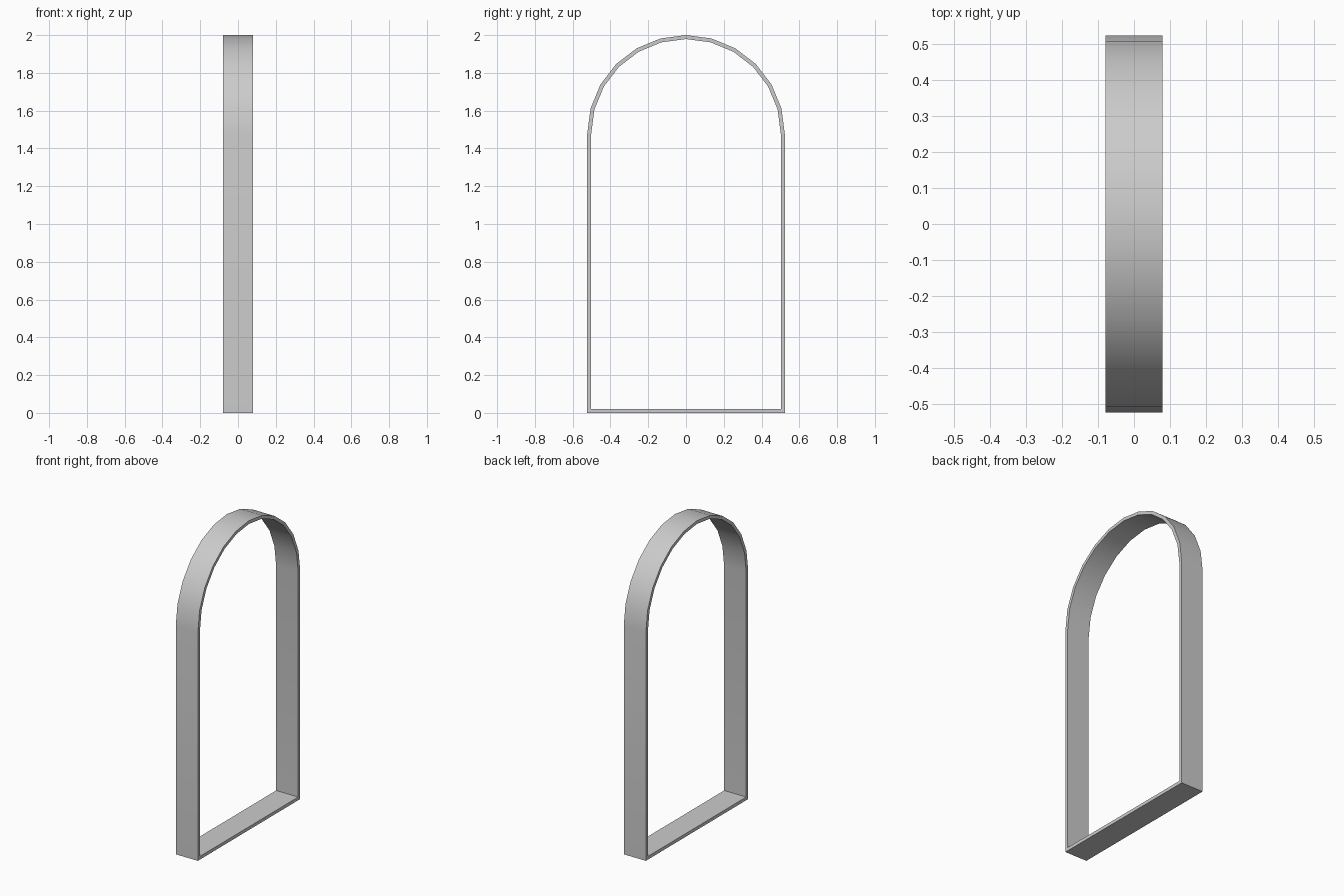
import bpy
import bmesh
from math import cos, sin, pi, radians

cube = bpy.data.objects.get("Cube")
if cube:
    bpy.data.objects.remove(cube, do_unlink=True)

HALF_DEPTH = 0.079
RADIUS = 0.523
WALL = 0.021
SPRING = 2 - RADIUS   # height where the arch starts
SEGMENTS = 12

grey = bpy.data.materials.new("light grey")
grey.use_nodes = True
colour = (0.6, 0.6, 0.6, 1)
grey.diffuse_color = colour
grey.node_tree.nodes["Principled BSDF"].inputs["Base Color"].default_value = colour


def arch_outline(radius, bottom):
    """Closed outline: two bottom corners, then a half circle."""
    arc = [(radius * cos(pi * i / SEGMENTS), SPRING + radius * sin(pi * i / SEGMENTS))
           for i in range(SEGMENTS + 1)]
    return [(-radius, bottom), (radius, bottom)] + arc


# Arched frame: outer and inner outlines joined into a rectangular band
bm = bmesh.new()
loops = [[bm.verts.new((x, y, z)) for y, z in arch_outline(r, b)]
         for r, b, x in ((RADIUS, 0, -HALF_DEPTH), (RADIUS, 0, HALF_DEPTH),
                         (RADIUS - WALL, WALL, HALF_DEPTH), (RADIUS - WALL, WALL, -HALF_DEPTH))]
count = len(loops[0])
for k in range(4):
    a, b = loops[k], loops[(k + 1) % 4]
    for i in range(count):
        j = (i + 1) % count
        bm.faces.new((a[i], a[j], b[j], b[i]))
bmesh.ops.recalc_face_normals(bm, faces=bm.faces)

mesh = bpy.data.meshes.new("arched_frame")
bm.to_mesh(mesh)
bm.free()
mesh.materials.append(grey)
frame = bpy.data.objects.new("arched_frame", mesh)
bpy.context.collection.objects.link(frame)

# Smooth arch with sharp rims and corners
bpy.context.view_layer.objects.active = frame
frame.select_set(True)
bpy.ops.object.shade_smooth_by_angle(angle=radians(30))
